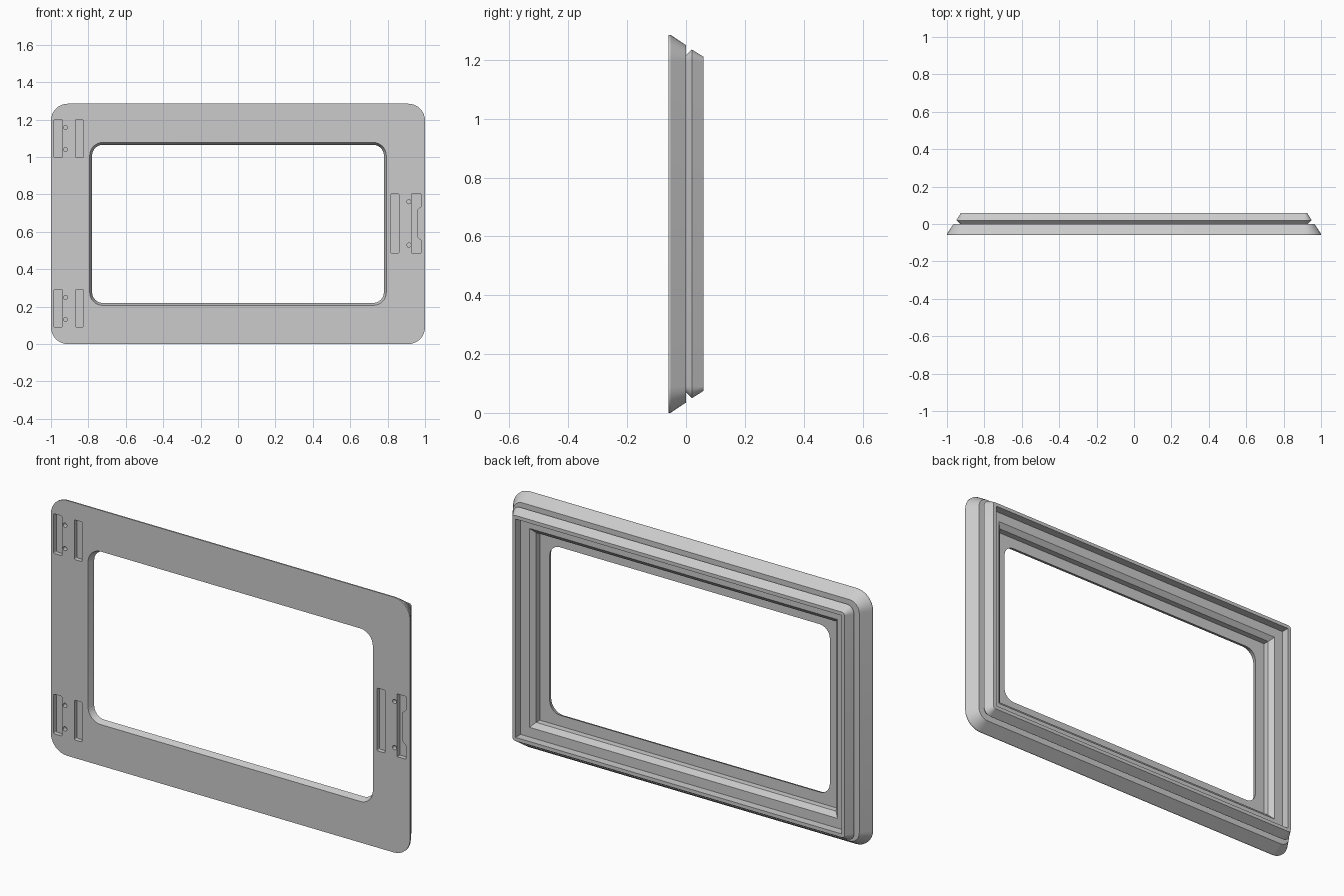
import bpy, bmesh, math

cube = bpy.data.objects.get("Cube")
if cube:
    bpy.data.objects.remove(cube)

HALF_W, HALF_H, CORNER = 1.0, 0.6425, 0.09
FRONT, DEPTH, STEPS = -0.06, 0.022, 8

grey = bpy.data.materials.new("plain grey")
grey.use_nodes = True
colour = (0.6, 0.6, 0.6, 1)
grey.diffuse_color = colour
grey.node_tree.nodes["Principled BSDF"].inputs["Base Color"].default_value = colour


def make_object(name, bm):
    bmesh.ops.recalc_face_normals(bm, faces=bm.faces)
    mesh = bpy.data.meshes.new(name)
    bm.to_mesh(mesh)
    bm.free()
    mesh.materials.append(grey)
    obj = bpy.data.objects.new(name, mesh)
    bpy.context.collection.objects.link(obj)
    return obj


def rounded_ring(bm, inset, y, radius):
    """Rounded rectangle of vertices, inset from the outer edge."""
    ring = []
    w, h = HALF_W - inset - radius, HALF_H - inset - radius
    for quarter, (sx, sz) in enumerate([(1, 1), (-1, 1), (-1, -1), (1, -1)]):
        for i in range(STEPS + 1):
            a = math.pi / 2 * (quarter + i / STEPS)
            ring.append(bm.verts.new((sx * w + radius * math.cos(a), y,
                                      HALF_H + sz * h + radius * math.sin(a))))
    return ring


# Frame cross-section: (inset, y, corner radius), from the front edge round the back
outer = [(0, FRONT), (0, -0.053), (0.035, 0), (0.07, 0), (0.05, 0.02), (0.075, 0.06)]
section = [(i, y, CORNER - i) for i, y in outer]
section += [(0.093, 0.06, 0), (0.093, 0.02, 0), (0.142, 0.02, 0),
            (0.165, 0, 0), (0.165, -0.03, 0)]
section += [(0.22, -0.03, 0.057), (0.207, FRONT, 0.07)]

bm = bmesh.new()
rings = [rounded_ring(bm, *point) for point in section]
for a, b in zip(rings, rings[1:] + rings[:1]):
    for i in range(len(a)):
        j = (i + 1) % len(a)
        bm.faces.new((a[i], a[j], b[j], b[i]))
bmesh.ops.remove_doubles(bm, verts=bm.verts, dist=1e-5)
frame = make_object("window_frame", bm)


# Cutter prisms for the hinge and latch recesses
def prism(bm, outline):
    face = bm.faces.new([bm.verts.new((x, FRONT - 0.02, z)) for x, z in outline])
    new = bmesh.ops.extrude_face_region(bm, geom=[face])["geom"]
    verts = [v for v in new if isinstance(v, bmesh.types.BMVert)]
    bmesh.ops.translate(bm, verts=verts, vec=(0, DEPTH + 0.02, 0))


def slot(bm, x0, x1, z0, z1, r=0.006):
    outline = []
    for q, (x, z) in enumerate([(x1 - r, z1 - r), (x0 + r, z1 - r),
                                (x0 + r, z0 + r), (x1 - r, z0 + r)]):
        for i in range(4):
            a = math.pi / 2 * (q + i / 3)
            outline.append((x + r * math.cos(a), z + r * math.sin(a)))
    prism(bm, outline)


def hole(bm, x, z, r=0.011):
    prism(bm, [(x + r * math.cos(math.tau * i / 16), z + r * math.sin(math.tau * i / 16))
               for i in range(16)])


bm = bmesh.new()
for z in (0.191, 1.099):
    slot(bm, -0.985, -0.938, z - 0.1, z + 0.1)
    slot(bm, -0.869, -0.826, z - 0.1, z + 0.1)
    for dz in (-0.059, 0.059):
        hole(bm, -0.922, z + dz)

# Latch recess with a notched side
mid, tall = 0.645, 0.158
slot(bm, 0.815, 0.861, mid - tall, mid + tall)
prism(bm, [(0.928, mid - tall), (0.978, mid - tall), (0.978, mid - 0.09),
           (0.957, mid - 0.072), (0.957, mid + 0.072), (0.978, mid + 0.09),
           (0.978, mid + tall), (0.928, mid + tall)])
for dz in (-0.116, 0.116):
    hole(bm, 0.914, mid + dz)
cutter = make_object("recess_cutter", bm)
cutter.hide_render = True

# Cut the recesses and finish the shading
bpy.context.view_layer.objects.active = frame
frame.select_set(True)
cut = frame.modifiers.new("recesses", "BOOLEAN")
cut.operation, cut.solver, cut.object = "DIFFERENCE", "EXACT", cutter
bpy.ops.object.modifier_apply(modifier=cut.name)
bpy.data.objects.remove(cutter)
bpy.ops.object.shade_smooth_by_angle(angle=math.radians(20))
